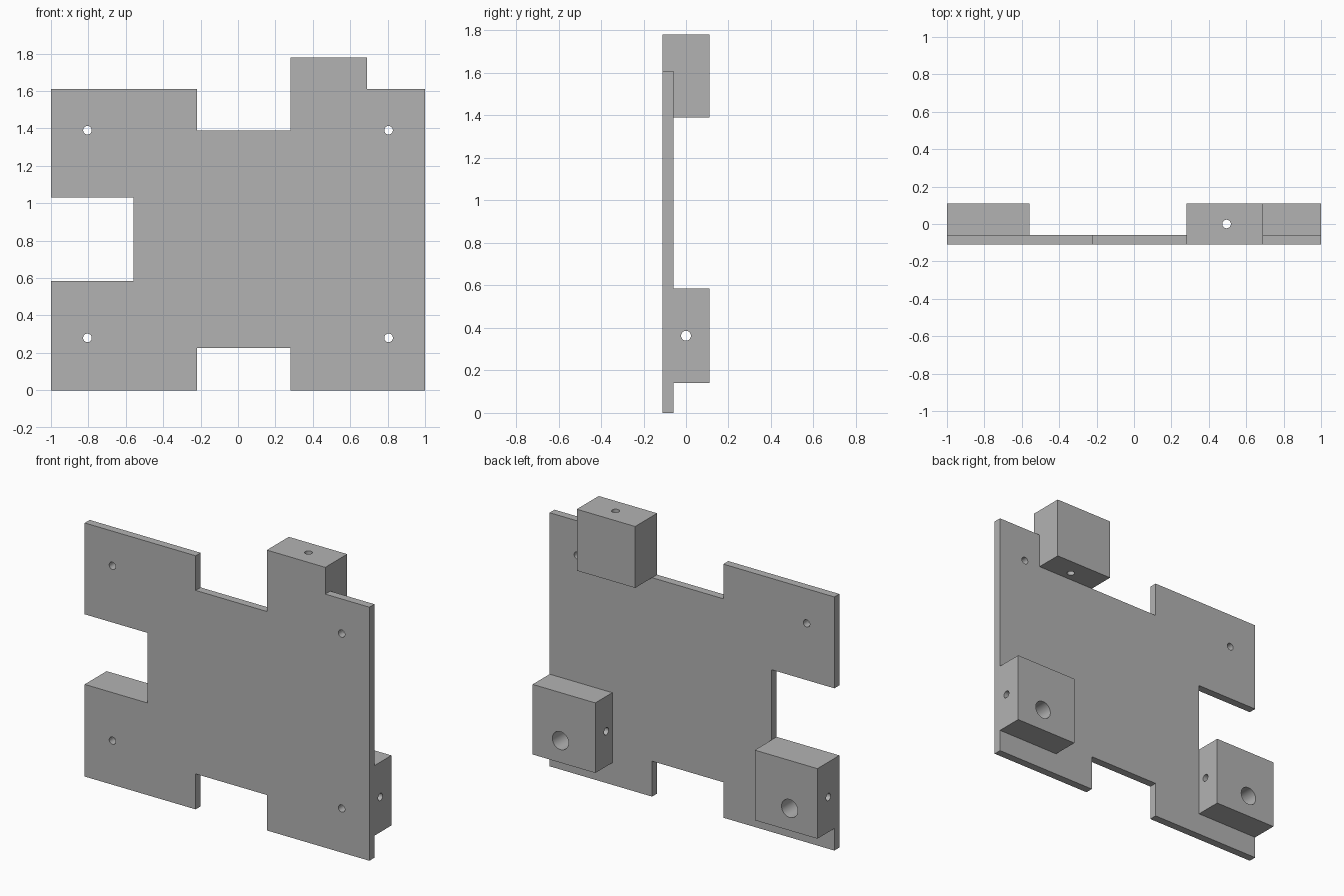
import bpy, bmesh, math
from mathutils import Matrix

if "Cube" in bpy.data.objects:
    bpy.data.objects.remove(bpy.data.objects["Cube"], do_unlink=True)

grey = bpy.data.materials.new("plain_grey")
grey.use_nodes = True
grey.diffuse_color = (0.45, 0.45, 0.45, 1)
grey.node_tree.nodes["Principled BSDF"].inputs["Base Color"].default_value = (0.45, 0.45, 0.45, 1)

FRONT, FACE, BACK = -0.11, -0.06, 0.11   # plate front, plate back, block back
HOLE, BORE = 0.023, 0.057


def prism(name, outline, y0, y1):
    """Extrude an x-z outline from y0 to y1."""
    bm = bmesh.new()
    face = bm.faces.new([bm.verts.new((x, y0, z)) for x, z in outline])
    moved = bmesh.ops.extrude_face_region(bm, geom=[face])["geom"]
    bmesh.ops.translate(bm, vec=(0, y1 - y0, 0),
                        verts=[v for v in moved if isinstance(v, bmesh.types.BMVert)])
    bmesh.ops.recalc_face_normals(bm, faces=bm.faces)
    mesh = bpy.data.meshes.new(name)
    bm.to_mesh(mesh)
    bm.free()
    mesh.materials.append(grey)
    obj = bpy.data.objects.new(name, mesh)
    bpy.context.collection.objects.link(obj)
    return obj


def block(name, x0, x1, z0, z1):
    return prism(name, [(x0, z0), (x1, z0), (x1, z1), (x0, z1)], FACE, BACK)


def drill(obj, centre, axis, radius):
    """Cut a round hole through the part along one axis."""
    turn = {"X": Matrix.Rotation(math.pi / 2, 4, "Y"),
            "Y": Matrix.Rotation(math.pi / 2, 4, "X"),
            "Z": Matrix.Identity(4)}[axis]
    bm = bmesh.new()
    bmesh.ops.create_cone(bm, cap_ends=True, segments=32, radius1=radius, radius2=radius,
                          depth=1, matrix=Matrix.Translation(centre) @ turn)
    mesh = bpy.data.meshes.new("hole_cutter")
    bm.to_mesh(mesh)
    bm.free()
    mesh.materials.append(grey)
    cutter = bpy.data.objects.new("hole_cutter", mesh)
    cutter.hide_render = True
    bpy.context.collection.objects.link(cutter)
    mod = obj.modifiers.new("hole", "BOOLEAN")
    mod.operation, mod.solver, mod.object = "DIFFERENCE", "EXACT", cutter
    bpy.context.view_layer.objects.active = obj
    bpy.ops.object.modifier_apply(modifier=mod.name)
    bpy.data.objects.remove(cutter, do_unlink=True)


# Notched plate with a raised tab in front of the top block
plate = prism("mounting_plate", [
    (-1, 0), (-0.22, 0), (-0.22, 0.225), (0.28, 0.225), (0.28, 0), (1, 0),
    (1, 1.61), (0.69, 1.61), (0.69, 1.78), (0.28, 1.78), (0.28, 1.39),
    (-0.22, 1.39), (-0.22, 1.61), (-1, 1.61), (-1, 1.03), (-0.56, 1.03),
    (-0.56, 0.585), (-1, 0.585)], FRONT, FACE)
for x in (-0.805, 0.805):
    for z in (0.28, 1.39):
        drill(plate, (x, 0, z), "Y", HOLE)

# Lower side blocks with a wide rear bore and a sideways pin hole
for name, side in (("lower_right_block", -1), ("lower_left_block", 1)):
    x0, x1 = sorted((side * 0.56, side))
    side_block = block(name, x0, x1, 0.14, 0.585)
    drill(side_block, (side * 0.805, 0, 0.28), "Y", BORE)
    drill(side_block, (side * 0.78, 0, 0.363), "X", HOLE)

# Top block with an upright pin hole
top_block = block("top_block", 0.28, 0.69, 1.39, 1.78)
drill(top_block, (0.495, 0, 1.585), "Z", HOLE)

# Smooth hole walls, sharp edges elsewhere
bpy.ops.object.select_all(action="DESELECT")
for obj in bpy.context.collection.objects:
    if obj.type == "MESH" and obj.name.endswith(("plate", "block")):
        obj.select_set(True)
        bpy.context.view_layer.objects.active = obj
bpy.ops.object.shade_smooth_by_angle(angle=math.radians(30))
